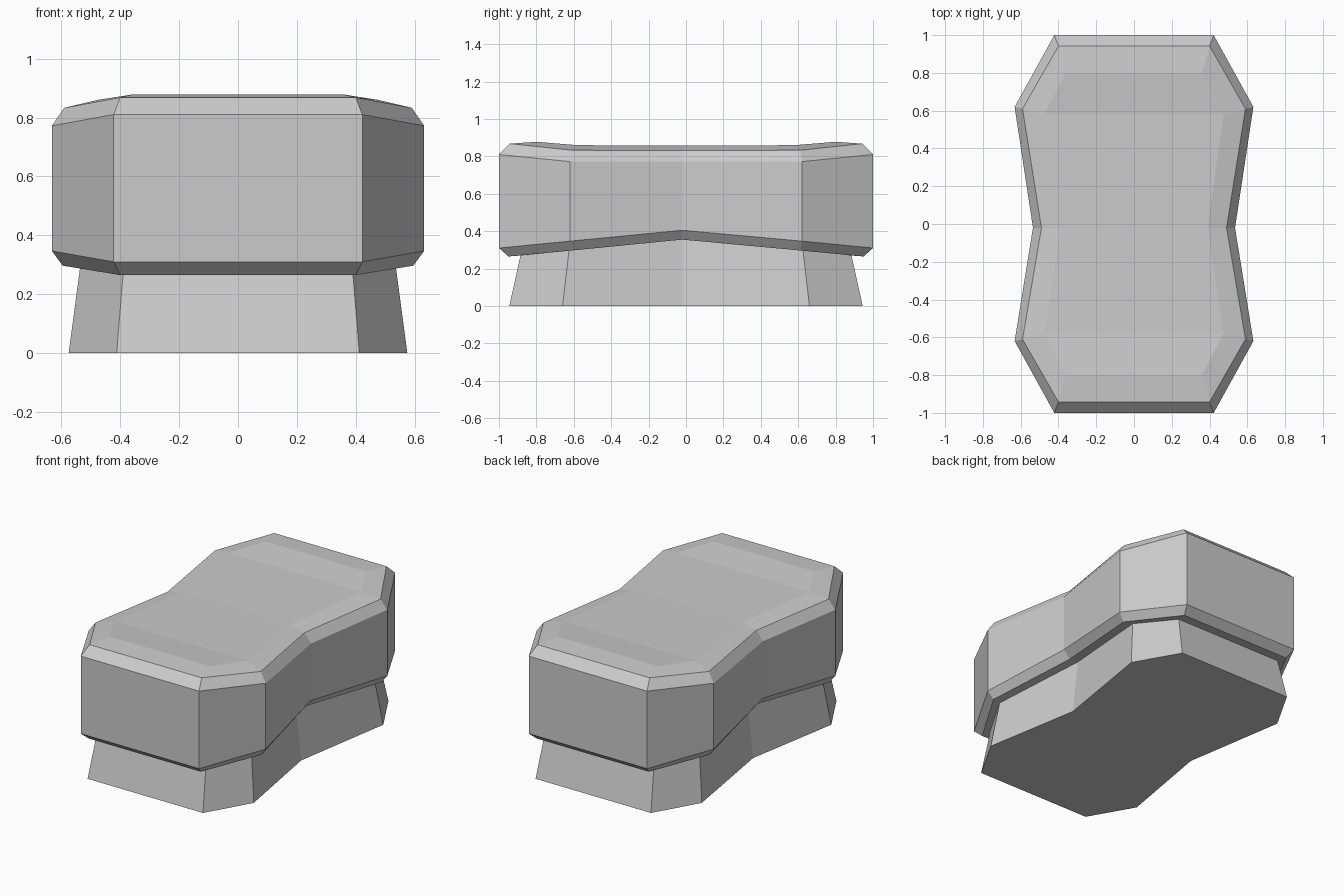
import bpy, bmesh

if "Cube" in bpy.data.objects:
    bpy.data.objects.remove(bpy.data.objects["Cube"])

MID = -0.02  # y of the waist


def ring(end, shoulder, waist):
    """Ten-sided waisted outline. end/shoulder are (x, y, z), waist is (x, z)."""
    (ex, ey, ez), (sx, sy, sz), (wx, wz) = end, shoulder, waist
    right = [(ex, -ey, ez), (sx, -sy, sz), (wx, MID, wz), (sx, sy, sz), (ex, ey, ez)]
    return right + [(-x, y, z) for x, y, z in reversed(right)]


def loft(name, rings, cap_bottom=False, cap_top=False):
    bm = bmesh.new()
    loops = [[bm.verts.new(p) for p in r] for r in rings]
    n = len(loops[0])
    for lo, hi in zip(loops, loops[1:]):
        for i in range(n):
            j = (i + 1) % n
            bm.faces.new((lo[i], lo[j], hi[j], hi[i]))
    # caps are strips running from the right side to the left side
    for i in range(n // 2 - 1):
        if cap_top:
            t = loops[-1]
            bm.faces.new((t[i], t[i + 1], t[n - 2 - i], t[n - 1 - i]))
        if cap_bottom:
            b = loops[0]
            bm.faces.new((b[n - 1 - i], b[n - 2 - i], b[i + 1], b[i]))
    mesh = bpy.data.meshes.new(name)
    bm.to_mesh(mesh)
    bm.free()
    obj = bpy.data.objects.new(name, mesh)
    bpy.context.collection.objects.link(obj)
    return obj


# Seam where the plinth meets the underside of the block
seam = ring((0.39, 0.885, 0.27), (0.535, 0.625, 0.30), (0.425, 0.36))

# Tapered plinth
loft("plinth", [
    ring((0.412, 0.945, 0), (0.575, 0.66, 0), (0.465, 0)),
    seam,
], cap_bottom=True)

# Bevelled waisted block with a slightly domed top
loft("upper_block", [
    seam,
    ring((0.40, 0.95, 0.265), (0.595, 0.61, 0.297), (0.49, 0.355)),
    ring((0.422, 1.0, 0.31), (0.632, 0.62, 0.347), (0.535, 0.405)),
    ring((0.422, 1.0, 0.81), (0.632, 0.62, 0.772), (0.535, 0.772)),
    ring((0.40, 0.942, 0.868), (0.59, 0.61, 0.833), (0.49, 0.832)),
    ring((0.36, 0.80, 0.878), (0.475, 0.58, 0.86), (0.39, 0.857)),
], cap_top=True)
